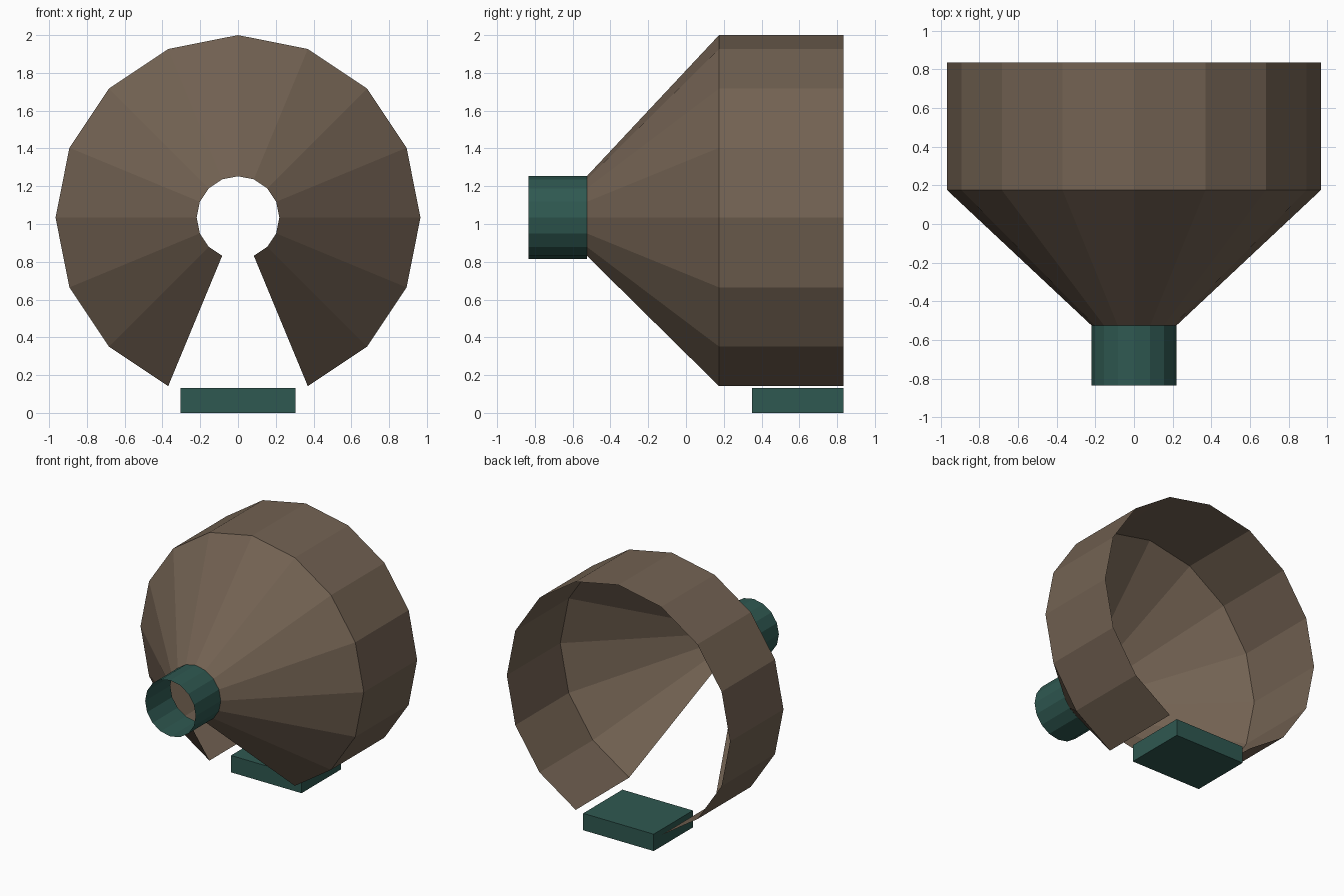
import bpy, bmesh, math

if "Cube" in bpy.data.objects:
    bpy.data.objects.remove(bpy.data.objects["Cube"])

SIDES = 16
AXIS_Z = 1.034
R_BIG, R_SMALL = 0.966, 0.219


def material(name, color):
    m = bpy.data.materials.new(name)
    m.diffuse_color = (*color, 1)
    m.use_nodes = True
    m.node_tree.nodes["Principled BSDF"].inputs["Base Color"].default_value = m.diffuse_color
    return m


def finish(name, bm, mat):
    me = bpy.data.meshes.new(name)
    bm.to_mesh(me)
    bm.free()
    me.materials.append(mat)
    ob = bpy.data.objects.new(name, me)
    bpy.context.collection.objects.link(ob)
    return ob


def shell(name, profile, mat, skip=0):
    """Sweep (radius, y) points round the y axis, leaving `skip` facets open at the bottom."""
    bm = bmesh.new()
    start = -math.pi / 2 + skip / 2 * math.tau / SIDES
    count = SIDES - skip
    rings = []
    for i in range(count + 1 if skip else count):
        a = start + i * math.tau / SIDES
        rings.append([bm.verts.new((r * math.cos(a), y, AXIS_Z + r * math.sin(a)))
                      for r, y in profile])
    for i in range(count):
        a, b = rings[i], rings[(i + 1) % len(rings)]
        for j in range(len(profile) - 1):
            bm.faces.new((a[j], b[j], b[j + 1], a[j + 1]))
    return finish(name, bm, mat)


brown = material("brown", (0.17, 0.122, 0.085))
green = material("green", (0.028, 0.098, 0.082))

# Thin funnel: cone and straight rim, open along the bottom
shell("funnel_shell", [(R_SMALL, -0.525), (R_BIG, 0.175), (R_BIG, 0.835)], brown, skip=2)

# Full open tube at the narrow end
shell("front_tube", [(R_SMALL, -0.835), (R_SMALL, -0.525)], green)

# Slab under the rim
bm = bmesh.new()
bmesh.ops.create_cube(bm, size=1)
bmesh.ops.scale(bm, vec=(0.61, 0.485, 0.132), verts=bm.verts)
bmesh.ops.translate(bm, vec=(0, 0.5925, 0.066), verts=bm.verts)
finish("base_slab", bm, green)
